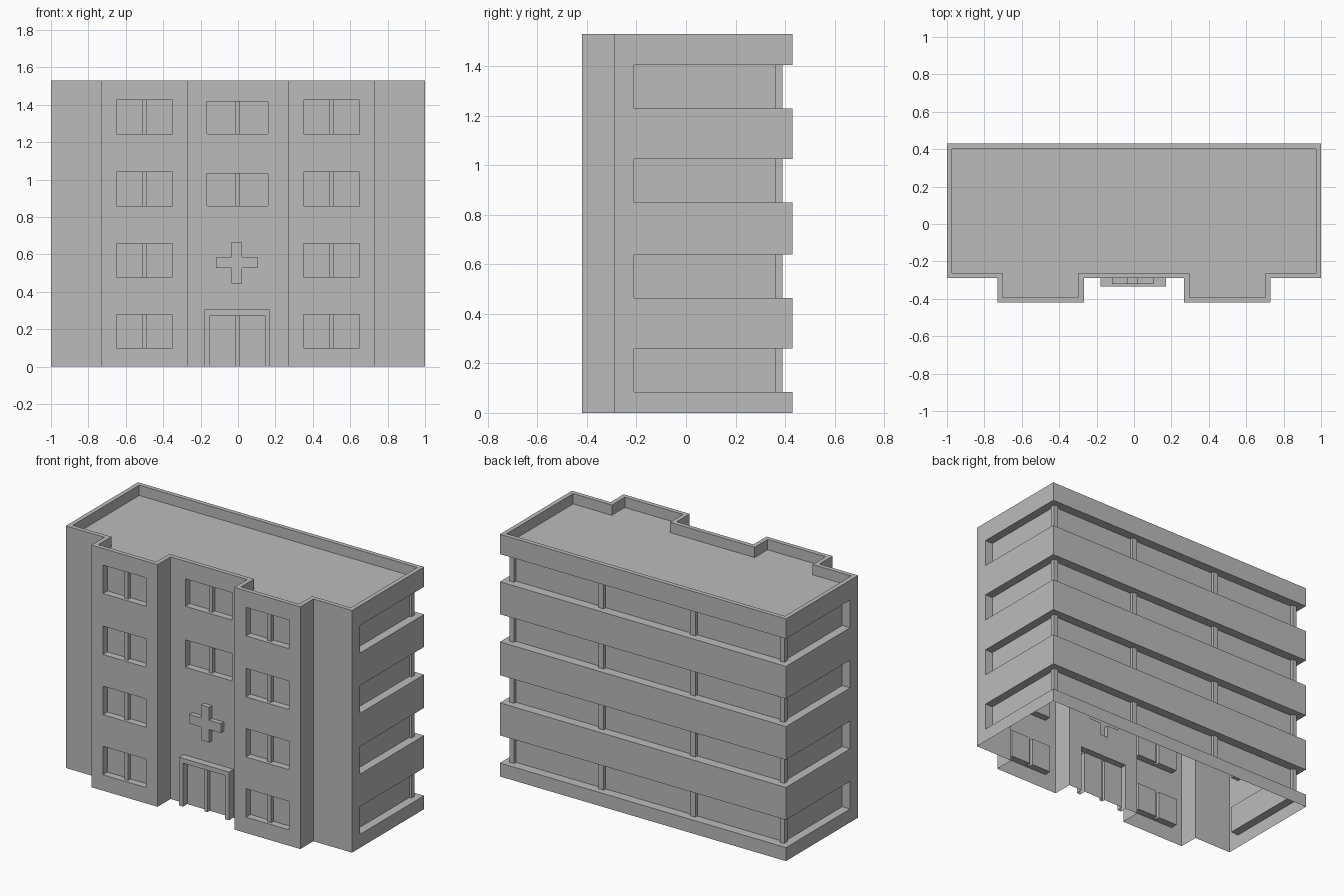
import bpy, bmesh
from mathutils import Vector

if "Cube" in bpy.data.objects:
    bpy.data.objects.remove(bpy.data.objects["Cube"])

H = 1.53            # overall height
BACK = 0.43         # back wall
WALL = -0.29        # main front wall
BAY = -0.42         # front of the two bays
FLOORS = (0.10, 0.48, 0.86, 1.245)
RIBBONS = (0.085, 0.465, 0.85, 1.23)
WIN_H = 0.18

grey = bpy.data.materials.new("concrete grey")
grey.use_nodes = True
grey.diffuse_color = (0.5, 0.5, 0.5, 1)
grey.node_tree.nodes["Principled BSDF"].inputs["Base Color"].default_value = (0.5, 0.5, 0.5, 1)


def finish(name, bm, outward=None):
    """Turn a bmesh into a named flat-shaded object."""
    bmesh.ops.remove_doubles(bm, verts=bm.verts, dist=0.0001)
    mesh = bpy.data.meshes.new(name)
    bm.to_mesh(mesh)
    bm.free()
    mesh.materials.append(grey)
    obj = bpy.data.objects.new(name, mesh)
    bpy.context.collection.objects.link(obj)
    return obj


def quad(bm, points, facing):
    """Add a face whose normal points towards the given direction."""
    face = bm.faces.new([bm.verts.new(p) for p in points])
    face.normal_update()
    if face.normal.dot(Vector(facing)) < 0:
        face.normal_flip()
    return face


def relief(name, rects, base=None):
    """Stepped front surface: rects are (x0, x1, z0, z1, y), later ones win.
    y None leaves a hole; base closes the outer border back to that depth."""
    xs = sorted({v for r in rects for v in r[:2]})
    zs = sorted({v for r in rects for v in r[2:4]})
    bm = bmesh.new()

    def depth(i, j):
        if not (0 <= i < len(xs) - 1 and 0 <= j < len(zs) - 1):
            return base
        x, z = (xs[i] + xs[i + 1]) / 2, (zs[j] + zs[j + 1]) / 2
        hits = [r[4] for r in rects if r[0] < x < r[1] and r[2] < z < r[3]]
        return hits[-1] if hits else base

    for i in range(-1, len(xs) - 1):
        for j in range(-1, len(zs) - 1):
            y = depth(i, j)
            inside = i >= 0 and j >= 0
            if inside and y is not None and y != base:
                a, b, c, d = xs[i], xs[i + 1], zs[j], zs[j + 1]
                quad(bm, [(a, y, c), (b, y, c), (b, y, d), (a, y, d)], (0, -1, 0))
            # steps towards the next column and the next row
            n = depth(i + 1, j)
            if j >= 0 and None not in (y, n) and y != n:
                x, c, d = xs[i + 1], zs[j], zs[j + 1]
                quad(bm, [(x, y, c), (x, n, c), (x, n, d), (x, y, d)], (n - y, 0, 0))
            n = depth(i, j + 1)
            if i >= 0 and zs[j + 1] > 0 and None not in (y, n) and y != n:
                z, a, b = zs[j + 1], xs[i], xs[i + 1]
                quad(bm, [(a, y, z), (b, y, z), (b, n, z), (a, n, z)], (0, 0, n - y))
    return finish(name, bm)


def window(name, x0, x1, z0, z1, wall):
    """Recessed pane with a central mullion."""
    mid = (x0 + x1) / 2
    relief(name, [(x0, x1, z0, z1, wall + 0.045),
                  (mid - 0.012, mid + 0.012, z0, z1, wall + 0.02)], wall)


# Front openings
openings = []
for n, z in enumerate(FLOORS, 1):
    for side, s in (("left", 1), ("right", -1)):
        x0, x1 = sorted((0.35 * s, 0.65 * s))
        openings.append((f"{side}_bay_window_{n}", x0, x1, z, z + WIN_H, BAY))
    if n > 2:
        openings.append((f"centre_window_{n}", -0.165, 0.16, z, z + 0.173, WALL))
for o in openings:
    window(*o)

# Entrance surround with double doors
relief("entrance", [(-0.178, 0.172, 0, 0.305, -0.335),
                    (-0.15, 0.145, 0, 0.275, -0.292),
                    (-0.013, 0.007, 0, 0.275, -0.315)], WALL)

# Raised cross above the entrance
cross_rects = [(-0.118, 0.104, 0.528, 0.586, -0.32), (-0.034, 0.022, 0.446, 0.668, -0.32)]
relief("wall_cross", cross_rects, WALL)

# Front wall with two bays, open behind each fitted part
front = [(-1, 1, 0, H, WALL), (-0.73, -0.268, 0, H, BAY), (0.268, 0.73, 0, H, BAY),
         (-0.178, 0.172, 0, 0.305, None)]
front += [r[:4] + (None,) for r in cross_rects]
front += [o[1:5] + (None,) for o in openings]
relief("front_wall", front)

# Side and back walls with wrap-around ribbon windows
GX, GY, END = 0.945, 0.37, -0.21
outer = [(1, END), (1, BACK), (-1, BACK), (-1, END)]
inner = [(GX, END), (GX, GY), (-GX, GY), (-GX, END)]
normals = [(1, 0, 0), (0, 1, 0), (-1, 0, 0)]
bm = bmesh.new()


def strip(path, z0, z1):
    for p, q, nrm in zip(path, path[1:], normals):
        quad(bm, [(*p, z0), (*q, z0), (*q, z1), (*p, z1)], nrm)


level = 0
for z in RIBBONS:
    top = z + 0.175
    strip(outer, level, z)
    strip(inner, z, top)
    for k in range(3):
        ledge = [outer[k], outer[k + 1], inner[k + 1], inner[k]]
        quad(bm, [(*p, z) for p in ledge], (0, 0, 1))
        quad(bm, [(*p, top) for p in ledge], (0, 0, -1))
    for s in (1, -1):
        quad(bm, [(s, END, z), (s * GX, END, z), (s * GX, END, top), (s, END, top)], (0, 1, 0))
    level = top
strip(outer, level, H)
for s in (1, -1):
    quad(bm, [(s, WALL, 0), (s, END, 0), (s, END, H), (s, WALL, H)], (s, 0, 0))
finish("side_and_back_walls", bm)

# Posts standing in the ribbon windows
bm = bmesh.new()
for z in RIBBONS:
    for x, y, w, d in ((-0.32, GY, 0.036, 0.04), (0.32, GY, 0.036, 0.04),
                       (-0.945, 0.375, 0.03, 0.03), (0.945, 0.375, 0.03, 0.03)):
        cube = bmesh.ops.create_cube(bm, size=1)["verts"]
        bmesh.ops.scale(bm, vec=(w, d, 0.175), verts=cube)
        bmesh.ops.translate(bm, vec=(x, y, z + 0.0875), verts=cube)
finish("ribbon_posts", bm)

# Roof with a raised parapet
half = [(0.268, WALL), (0.268, BAY), (0.73, BAY), (0.73, WALL), (1, WALL), (1, BACK)]
plan = half + [(-x, y) for x, y in reversed(half)]
bm = bmesh.new()
roof = quad(bm, [(*p, H) for p in plan], (0, 0, 1))
bmesh.ops.inset_region(bm, faces=[roof], thickness=0.028, use_even_offset=True, use_boundary=True)
ext = bmesh.ops.extrude_face_region(bm, geom=[roof])["geom"]
bmesh.ops.translate(bm, vec=(0, 0, -0.065), verts=[v for v in ext if isinstance(v, bmesh.types.BMVert)])
if roof.is_valid:
    bm.faces.remove(roof)
finish("roof_and_parapet", bm)
